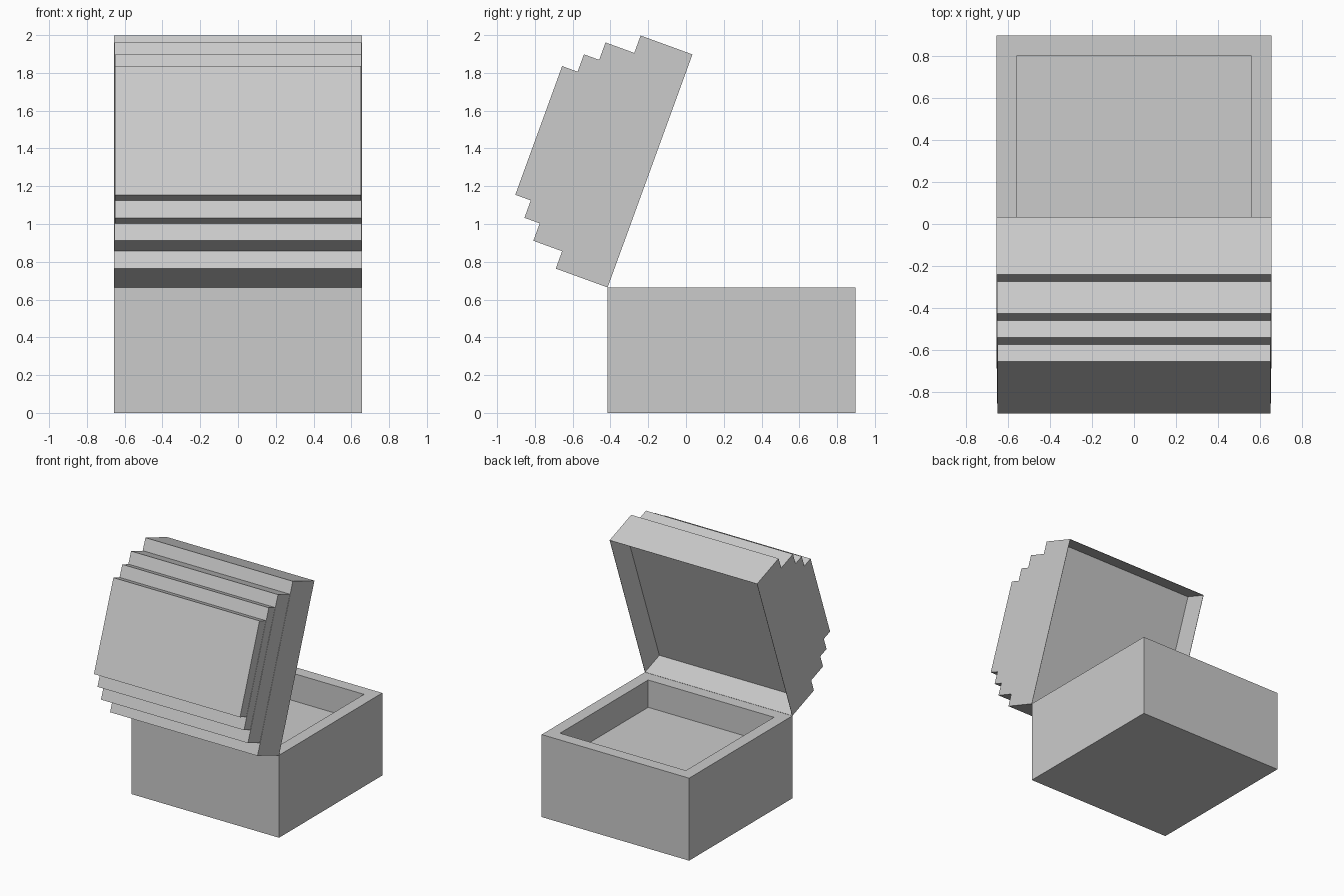
import bpy
import bmesh
import math
from mathutils import Matrix, Vector

if "Cube" in bpy.data.objects:
    bpy.data.objects.remove(bpy.data.objects["Cube"])

SIDE = 1.313          # square footprint shared by box and lid
BOX_HEIGHT = 0.664
FRONT = -0.415        # hinge edge
OPEN_ANGLE = math.radians(70)

grey = bpy.data.materials.new("plain_grey")
grey.use_nodes = True
grey.diffuse_color = (0.6, 0.6, 0.6, 1)
grey.node_tree.nodes["Principled BSDF"].inputs["Base Color"].default_value = (0.6, 0.6, 0.6, 1)


def block(name, low, high, frame, hollow=None):
    """Box between two corners; hollow = (face direction, wall, depth)."""
    low, high = Vector(low), Vector(high)
    bm = bmesh.new()
    bmesh.ops.create_cube(bm, size=1)
    bmesh.ops.scale(bm, vec=high - low, verts=bm.verts)
    bmesh.ops.translate(bm, vec=(low + high) / 2, verts=bm.verts)
    if hollow:
        direction, wall, depth = hollow
        bm.normal_update()
        face = [f for f in bm.faces if f.normal.z * direction > 0.9]
        # First inset makes the rim, the extrusion makes the cavity
        bmesh.ops.inset_region(bm, faces=face, thickness=wall, use_even_offset=True)
        moved = bmesh.ops.extrude_discrete_faces(bm, faces=face)["faces"]
        verts = {v for f in moved for v in f.verts}
        bmesh.ops.translate(bm, vec=(0, 0, -direction * depth), verts=list(verts))
    bmesh.ops.recalc_face_normals(bm, faces=bm.faces)
    mesh = bpy.data.meshes.new(name)
    bm.to_mesh(mesh)
    bm.free()
    mesh.materials.append(grey)
    obj = bpy.data.objects.new(name, mesh)
    obj.matrix_world = frame
    bpy.context.collection.objects.link(obj)
    return obj


# Box with a shallow recess in its top
half = SIDE / 2
block("box_base", (-half, 0, 0), (half, SIDE, BOX_HEIGHT),
      Matrix.Translation((0, FRONT, 0)), hollow=(1, 0.096, 0.22))

# Lid frame: y runs up the open lid, z points out of its top
lid_frame = Matrix.Translation((0, FRONT, BOX_HEIGHT)) @ Matrix.Rotation(OPEN_ANGLE, 4, "X")

# Thin-walled lid shell, open underneath
block("lid_shell", (-half, 0, 0), (half, SIDE, 0.292), lid_frame, hollow=(-1, 0.002, 0.193))

# Stepped layers on top of the lid, each shorter than the last
bottom = 0.292
for step, top in enumerate((0.454, 0.54, 0.627), start=1):
    edge = 0.098 * step
    width = half - 0.002 * step
    block(f"lid_step_{step}", (-width, edge, bottom), (width, SIDE - edge, top), lid_frame)
    bottom = top
